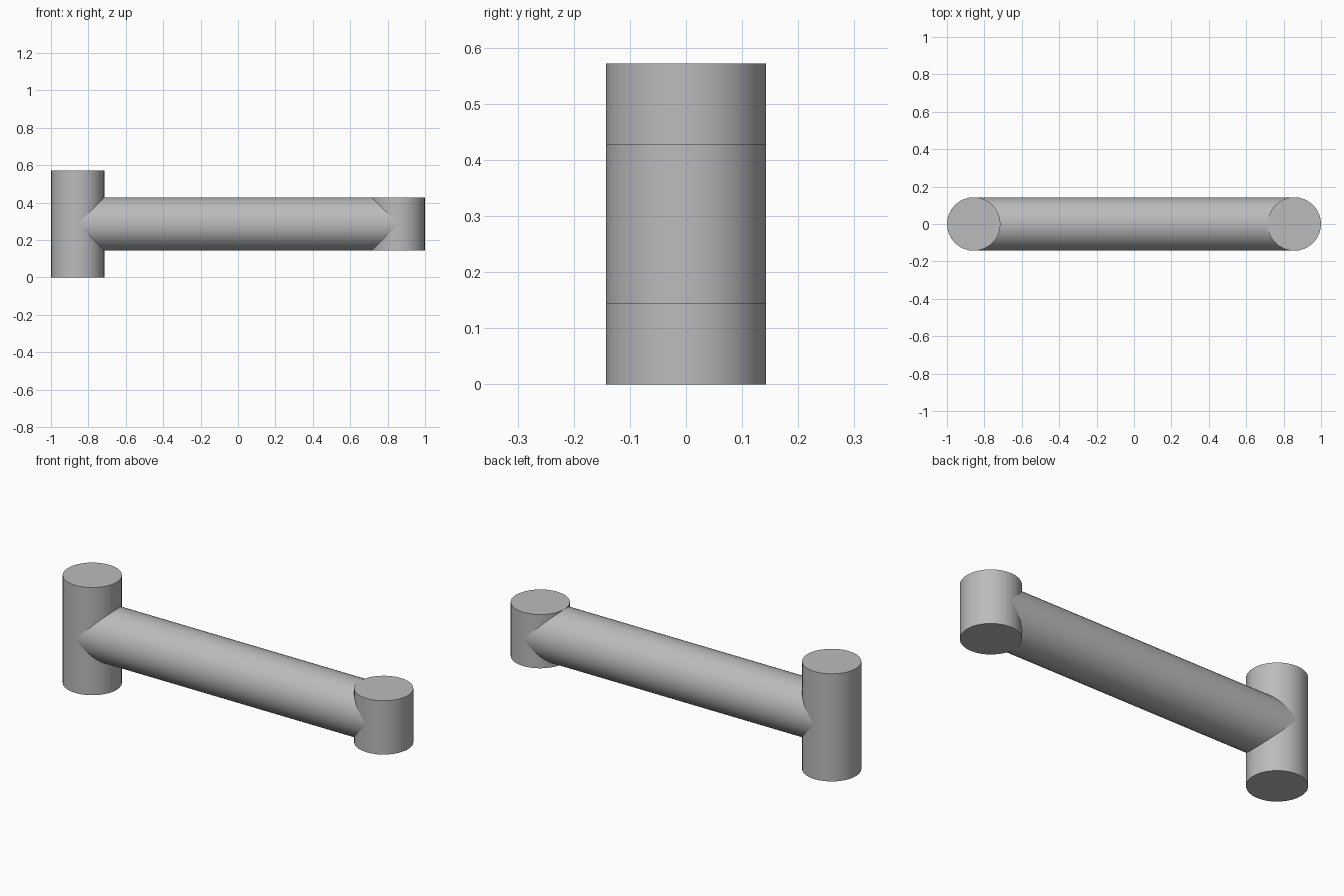
import bpy
import math

cube = bpy.data.objects.get("Cube")
if cube:
    bpy.data.objects.remove(cube, do_unlink=True)

RADIUS = 0.143
REACH = 1 - RADIUS      # distance of each post axis from the centre
MID = 2 * RADIUS        # height of the bar axis

grey = bpy.data.materials.new("plain grey")
grey.use_nodes = True
grey.diffuse_color = (0.5, 0.5, 0.5, 1)
grey.node_tree.nodes["Principled BSDF"].inputs["Base Color"].default_value = (0.5, 0.5, 0.5, 1)


def rod(name, length, location, rotation=(0, 0, 0)):
    bpy.ops.mesh.primitive_cylinder_add(vertices=32, radius=RADIUS, depth=length,
                                        location=location, rotation=rotation)
    obj = bpy.context.object
    obj.name = name
    obj.data.materials.append(grey)
    bpy.ops.object.transform_apply(location=False, rotation=True, scale=True)
    bpy.ops.object.shade_smooth_by_angle(angle=math.radians(30))
    return obj


# Upright posts: tall one on the right, short one on the left
rod("tall_post", 4 * RADIUS, (-REACH, 0, MID))
rod("short_post", 2 * RADIUS, (REACH, 0, MID))

# Horizontal bar running between the post axes
rod("cross_bar", 2 * REACH, (0, 0, MID), (0, math.pi / 2, 0))
